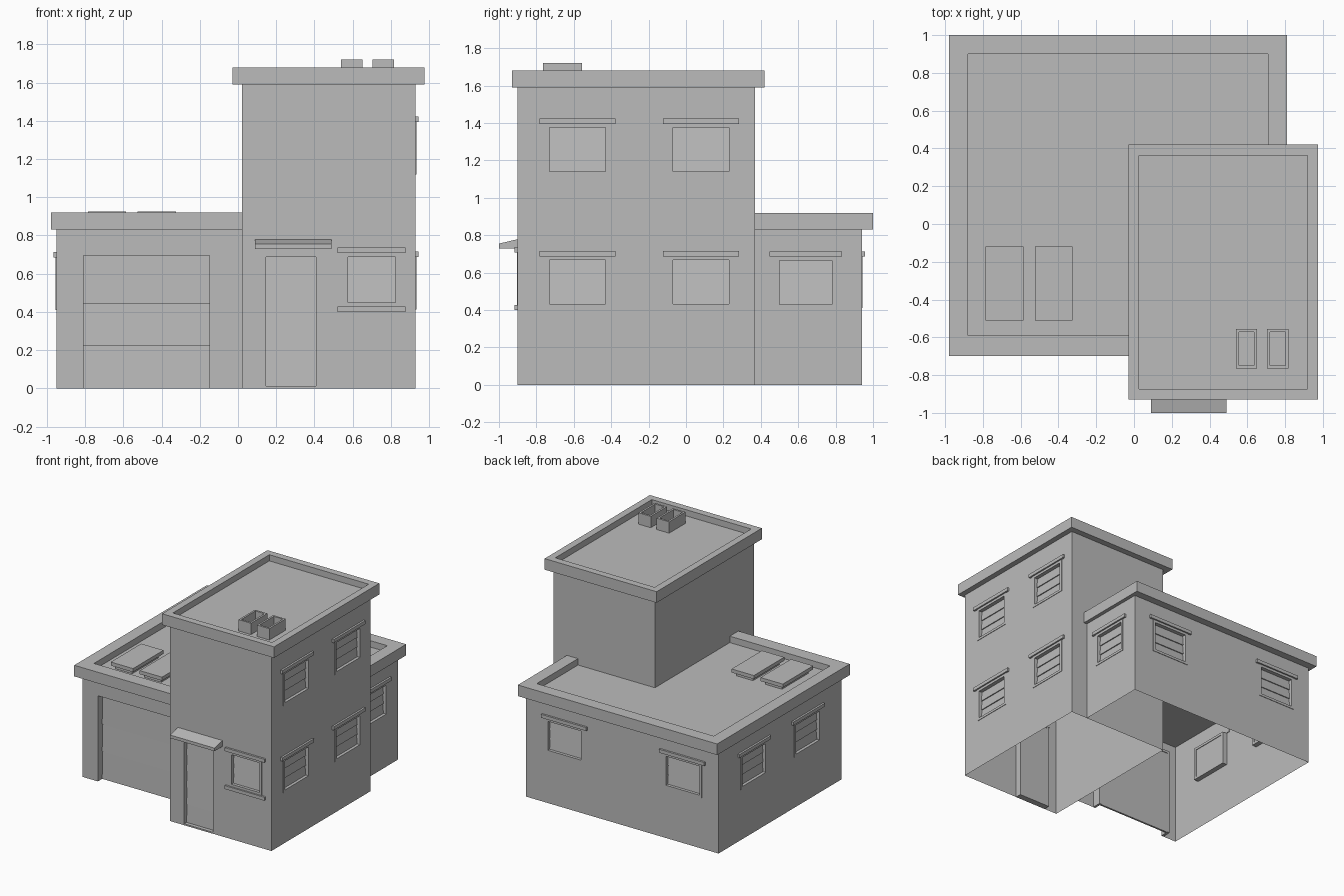
import bpy, bmesh, math
from mathutils import Matrix, Vector

if "Cube" in bpy.data.objects:
    bpy.data.objects.remove(bpy.data.objects["Cube"])

mat = bpy.data.materials.new("plain grey")
mat.diffuse_color = (0.5, 0.5, 0.5, 1)
mat.use_nodes = True
mat.node_tree.nodes["Principled BSDF"].inputs["Base Color"].default_value = mat.diffuse_color
FRONT, RIGHT, BACK, LEFT = 0, 90, 180, 270


def finish(name, bm, M=Matrix()):
    bmesh.ops.recalc_face_normals(bm, faces=bm.faces)
    me = bpy.data.meshes.new(name)
    bm.to_mesh(me)
    bm.free()
    me.transform(M)
    me.materials.append(mat)
    ob = bpy.data.objects.new(name, me)
    bpy.context.collection.objects.link(ob)
    return ob


def side(angle, dist):
    """Frame of a wall: u runs along it, -y points outward, z is up."""
    return Matrix.Rotation(math.radians(angle), 4, 'Z') @ Matrix.Translation((0, -dist, 0))


def extrude(bm, pts, vec):
    f = bm.faces.new([bm.verts.new(p) for p in pts])
    r = bmesh.ops.extrude_face_region(bm, geom=[f], use_keep_orig=True)
    vs = [v for v in r["geom"] if isinstance(v, bmesh.types.BMVert)]
    bmesh.ops.translate(bm, verts=vs, vec=vec)


def bar(bm, u0, u1, profile):
    """Bar along u with a (outward distance, height) profile."""
    extrude(bm, [(u0, -d, z) for d, z in profile], (u1 - u0, 0, 0))


def box(bm, u0, u1, d0, d1, z0, z1):
    bar(bm, u0, u1, [(d0, z0), (d1, z0), (d1, z1), (d0, z1)])


def plan(name, pts, z0, z1):
    bm = bmesh.new()
    extrude(bm, [(x, y, z0) for x, y in pts], (0, 0, z1 - z0))
    return finish(name, bm)


def rect(x0, x1, y0, y1):
    return [(x0, y0), (x1, y0), (x1, y1), (x0, y1)]


def tray(name, x0, x1, y0, y1, z0, z1, rim, depth):
    """Box with a recessed top inside a rim."""
    bm = bmesh.new()
    extrude(bm, [(x, y, z0) for x, y in rect(x0, x1, y0, y1)], (0, 0, z1 - z0))
    bm.normal_update()
    top = max(bm.faces, key=lambda f: f.calc_center_median().z)
    bmesh.ops.inset_region(bm, faces=[top], thickness=rim)
    r = bmesh.ops.extrude_face_region(bm, geom=[top])
    vs = [v for v in r["geom"] if isinstance(v, bmesh.types.BMVert)]
    bmesh.ops.translate(bm, verts=vs, vec=(0, 0, -depth))
    if top.is_valid:
        bmesh.ops.delete(bm, geom=[top], context='FACES_ONLY')
    return finish(name, bm)


def wall(name, M, u0, u1, h, holes):
    """Single-sheet wall with rectangular holes (u0, u1, z0, z1)."""
    us = sorted({u0, u1, *[a for q in holes for a in q[:2]]})
    zs = sorted({0, h, *[a for q in holes for a in q[2:]]})
    bm = bmesh.new()
    grid = [[bm.verts.new((u, 0, z)) for z in zs] for u in us]
    for i in range(len(us) - 1):
        for j in range(len(zs) - 1):
            cu, cz = (us[i] + us[i + 1]) / 2, (zs[j] + zs[j + 1]) / 2
            if not any(a < cu < b and c < cz < d for a, b, c, d in holes):
                bm.faces.new((grid[i][j], grid[i + 1][j], grid[i + 1][j + 1], grid[i][j + 1]))
    loose = [v for v in bm.verts if not v.link_faces]
    bmesh.ops.delete(bm, geom=loose, context='VERTS')
    me_ob = finish(name, bm, M)
    normal = M.to_3x3() @ Vector((0, -1, 0))
    if me_ob.data.polygons[0].normal.dot(normal) < 0:
        me_ob.data.flip_normals()


def frame(name, M, u0, u1, z0, z1, w, d0, d1, bottom=True):
    bm = bmesh.new()
    box(bm, u0, u0 + w, d0, d1, z0, z1)
    box(bm, u1 - w, u1, d0, d1, z0, z1)
    box(bm, u0 + w, u1 - w, d0, d1, z1 - w, z1)
    if bottom:
        box(bm, u0 + w, u1 - w, d0, d1, z0, z0 + w)
    finish(name, bm, M)


def slats(name, M, u0, u1, levels, d):
    """Overlapping panels, each leaning slightly inward at the top."""
    bm = bmesh.new()
    for a, b in zip(levels, levels[1:]):
        bar(bm, u0, u1, [(d - .015, a), (d, a), (d - .008, b), (d - .015, b)])
    finish(name, bm, M)


def window(M, q, sill=False):
    u0, u1, z0, z1 = q
    frame("window_frame", M, u0, u1, z0, z1, .02, -.04, .004)
    h = (z1 - z0 - .04) / 3
    slats("window_panes", M, u0 + .02, u1 - .02, [z0 + .02 + h * i for i in range(4)], -.02)
    bm = bmesh.new()
    box(bm, u0 - .033, u1 + .033, -.005, .016, z1, z1 + .028)
    if sill:
        box(bm, u0 - .033, u1 + .033, -.005, .016, z0 - .028, z0)
    finish("window_ledge", bm, M)


def win(c, z0, w=.34, h=.275):
    return (c - w / 2, c + w / 2, z0, z0 + h)


# garage wing walls with windows
garage = (-.81, -.15, 0, .695)
wing = [
    ("wing_front_wall", side(FRONT, .64), -.95, .02, [], [garage]),
    ("wing_right_wall", side(RIGHT, .78), .37, .94, [win(.64, .41, .32)], []),
    ("wing_back_wall", side(BACK, .94), -.78, .95, [win(-.43, .41), win(.63, .41)], []),
    ("wing_left_wall", side(LEFT, .95), -.94, .64, [win(-.49, .41), win(.2, .41)], []),
]
for name, M, a, b, wins, doors in wing:
    wall(name, M, a, b, .83, wins + doors)
    for q in wins:
        window(M, q)

# garage door
M = side(FRONT, .64)
frame("garage_jamb", M, -.83, -.13, 0, .715, .02, -.075, -.001, False)
slats("garage_door", M, -.81, -.15, [0, .225, .445, .695], -.055)

# tower walls with windows
door = (.135, .42, 0, .70)
front_win = win(.70, .428, .29, .28)
tower_wins = [win(c, z) for c in (-.58, .08) for z in (.412, 1.12)]
M = side(FRONT, .90)
wall("tower_front_wall", M, .02, .93, 1.59, [door, front_win])
window(M, front_win, sill=True)
MR = side(RIGHT, .93)
wall("tower_right_wall", MR, -.90, .37, 1.59, tower_wins)
for q in tower_wins:
    window(MR, q)
wall("tower_back_wall", side(BACK, .37), -.93, -.02, 1.59, [])
wall("tower_left_wall", side(LEFT, -.02), -.37, .90, 1.59, [])

# entrance door, frame and canopy
frame("door_frame", M, .135, .42, 0, .70, .012, -.05, .001)
slats("door_panels", M, .147, .408, [.012, .16, .295, .43, .56, .688], -.03)
bm = bmesh.new()
bar(bm, .09, .49, [(-.005, .73), (.10, .73), (.10, .755), (-.005, .78)])
finish("door_canopy", bm, M)

# wing roof: floor and parapet wrapped around the tower
plan("wing_roof_floor", [(-.88, -.59), (.02, -.59), (.02, .37), (.71, .37), (.71, .90), (-.88, .90)], .83, .868)
plan("wing_parapet", [(.02, -.70), (-.98, -.70), (-.98, 1.0), (.81, 1.0), (.81, .37),
                      (.71, .37), (.71, .90), (-.88, .90), (-.88, -.59), (.02, -.59)], .83, .92)

# tower roof
tray("tower_roof", -.03, .975, -.93, .42, 1.59, 1.68, .08, .05)

# skylights and chimneys
for x in (-.785, -.525):
    plan("skylight_base", rect(x + .025, x + .175, -.485, -.145), .86, .90)
    plan("skylight_cover", rect(x, x + .20, -.51, -.12), .897, .926)
for x in (.54, .705):
    tray("chimney", x, x + .112, -.765, -.555, 1.62, 1.722, .022, .07)
